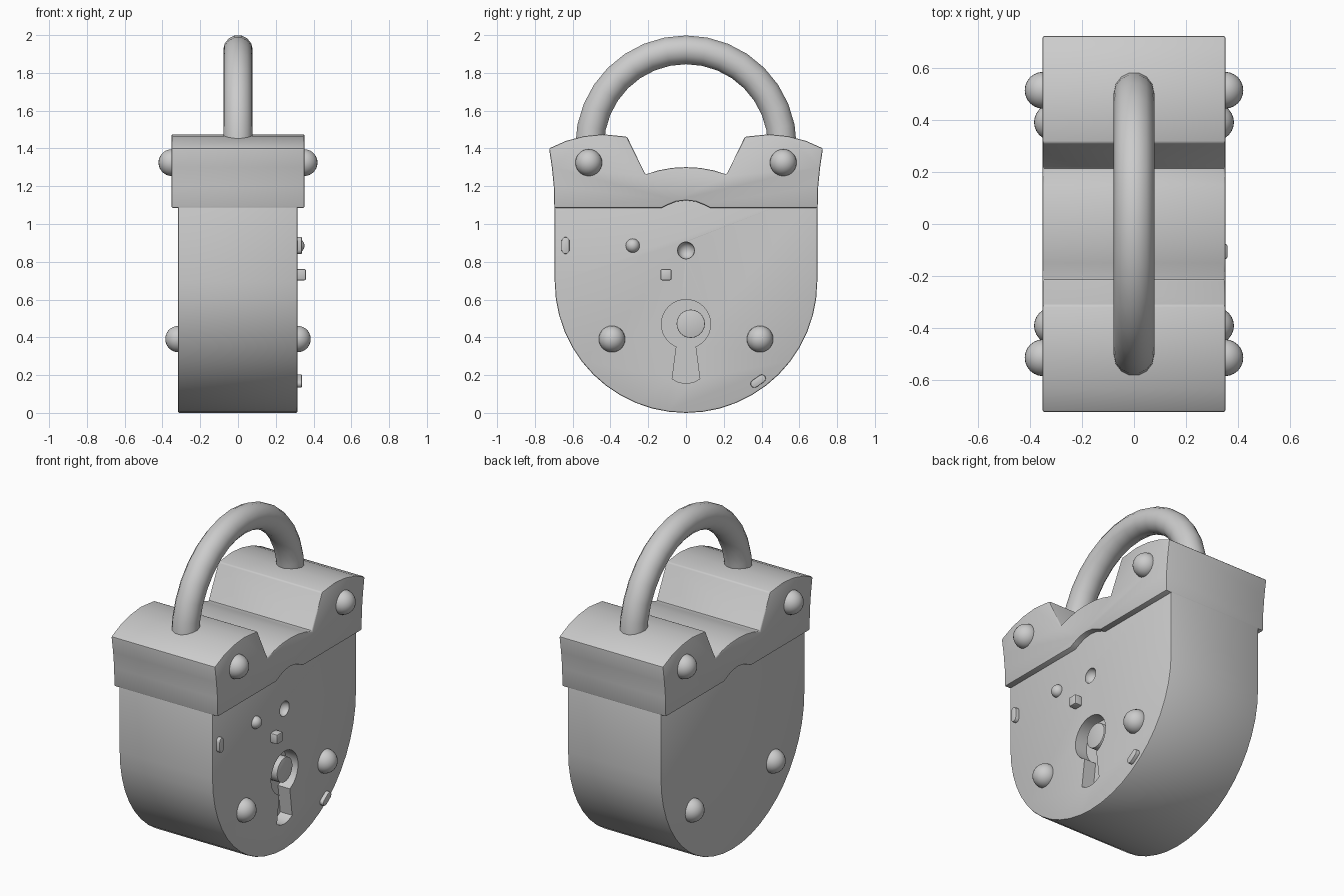
import bpy, bmesh, math
from mathutils import Matrix

if "Cube" in bpy.data.objects:
    bpy.data.objects.remove(bpy.data.objects["Cube"])


def finish(ob, bevel=0.0, cutters=(), angle=35):
    bpy.context.view_layer.objects.active = ob
    for o in bpy.context.selected_objects:
        o.select_set(False)
    ob.select_set(True)
    if bevel:
        m = ob.modifiers.new("bevel", 'BEVEL')
        m.width, m.segments, m.limit_method = bevel, 2, 'ANGLE'
        m.angle_limit = math.radians(35)
        bpy.ops.object.modifier_apply(modifier=m.name)
    for c in cutters:
        m = ob.modifiers.new("cut", 'BOOLEAN')
        m.operation, m.object, m.solver = 'DIFFERENCE', c, 'EXACT'
        bpy.ops.object.modifier_apply(modifier=m.name)
        bpy.data.objects.remove(c)
    bpy.ops.object.shade_smooth_by_angle(angle=math.radians(angle))
    return ob


def from_bmesh(name, bm):
    bmesh.ops.recalc_face_normals(bm, faces=bm.faces)
    me = bpy.data.meshes.new(name)
    bm.to_mesh(me)
    bm.free()
    ob = bpy.data.objects.new(name, me)
    bpy.context.collection.objects.link(ob)
    return ob


def plate(name, pts, x0, x1):
    """Extrude a (y, z) outline along x."""
    bm = bmesh.new()
    f = bm.faces.new([bm.verts.new((x0, y, z)) for y, z in pts])
    ext = bmesh.ops.extrude_face_region(bm, geom=[f])
    vs = [v for v in ext['geom'] if isinstance(v, bmesh.types.BMVert)]
    bmesh.ops.translate(bm, verts=vs, vec=(x1 - x0, 0, 0))
    return from_bmesh(name, bm)


def arc(cy, cz, r, a0, a1, n):
    return [(cy + r * math.cos(math.radians(a0 + (a1 - a0) * i / n)),
             cz + r * math.sin(math.radians(a0 + (a1 - a0) * i / n))) for i in range(n + 1)]


def ball(name, x, y, z, r, sx=1.0):
    bm = bmesh.new()
    bmesh.ops.create_uvsphere(bm, u_segments=24, v_segments=14, radius=r,
                              matrix=Matrix.Translation((x, y, z)) @ Matrix.Scale(sx, 4, (1, 0, 0)))
    return from_bmesh(name, bm)


def pill(name, y, z, half, r, tilt):
    pts = arc(half, 0, r, -90, 90, 6) + arc(-half, 0, r, 90, 270, 6)
    c, s = math.cos(math.radians(tilt)), math.sin(math.radians(tilt))
    return finish(plate(name, [(y + a * c - b * s, z + a * s + b * c) for a, b in pts], 0.28, 0.338), 0.004)


def mirrored(half):
    """Close a right-hand outline (ending on y = 0) with its mirror image."""
    return half + [(-y, z) for y, z in reversed(half) if abs(y) > 1e-5]


# Body: round-bottomed slab with keyhole and dimple cut into the +x face
R = 0.695
body = plate("lock_body", [(R, 1.18)] + [(-R, 1.18)] + arc(0, R, R, 180, 360, 24), -0.318, 0.315)
keyhole = plate("keyhole_cutter", arc(0, 0.47, 0.13, -67, 247, 28)
                + [(-0.073, 0.18), (-0.04, 0.162), (0, 0.156), (0.04, 0.162), (0.073, 0.18)], 0.235, 0.5)
dimple = ball("dimple_cutter", 0.315, 0, 0.86, 0.045)
finish(body, 0.008, (keyhole, dimple))

# Keyhole pin
finish(plate("keyhole_pin", arc(0.025, 0.472, 0.075, 0, 345, 23), 0.2, 0.3), 0.004)

# Cap: saddle-shaped top with an arched lower edge
bottom = [(0, 1.125), (0.055, 1.118), (0.1, 1.1), (0.13, 1.085)]
side = [(0.697, 1.085), (0.70, 1.2), (0.71, 1.3), (0.725, 1.4)]
top = [(0.635, 1.44), (0.54, 1.465), (0.44, 1.475), (0.312, 1.462), (0.215, 1.262),
       (0.15, 1.283), (0.075, 1.297), (0, 1.301)]
half = bottom + side + top
finish(plate("lock_cap", half + [(-y, z) for y, z in reversed(half) if y > 0], -0.352, 0.352), 0.008)

# Shackle: half ring running down into the cap
cu = bpy.data.curves.new("shackle", 'CURVE')
cu.dimensions, cu.bevel_depth, cu.bevel_resolution, cu.use_fill_caps = '3D', 0.078, 5, True
path = [(0.51, 1.3)] + arc(0, 1.412, 0.51, 0, 180, 16) + [(-0.51, 1.3)]
sp = cu.splines.new('POLY')
sp.points.add(len(path) - 1)
for p, (y, z) in zip(sp.points, path):
    p.co = (0, y, z, 1)
tmp = bpy.data.objects.new("shackle_curve", cu)
bpy.context.collection.objects.link(tmp)
me = bpy.data.meshes.new_from_object(tmp.evaluated_get(bpy.context.evaluated_depsgraph_get()))
bpy.data.objects.remove(tmp)
shackle = bpy.data.objects.new("shackle", me)
bpy.context.collection.objects.link(shackle)
finish(shackle, angle=50)

# Rivets on both faces
for sx in (-1, 1):
    for sy in (-1, 1):
        finish(ball("cap_rivet", sx * 0.35, sy * 0.515, 1.325, 0.071))
        finish(ball("body_rivet", sx * 0.315, sy * 0.392, 0.391, 0.07))

# Small studs on the keyhole face
finish(ball("round_stud", 0.315, -0.282, 0.885, 0.037))
finish(plate("square_stud", [(-0.135, 0.702), (-0.077, 0.702), (-0.077, 0.762), (-0.135, 0.762)],
             0.28, 0.36), 0.008)
pill("side_stud", -0.638, 0.886, 0.024, 0.021, 90)
pill("lower_stud", 0.382, 0.168, 0.024, 0.021, 35)
